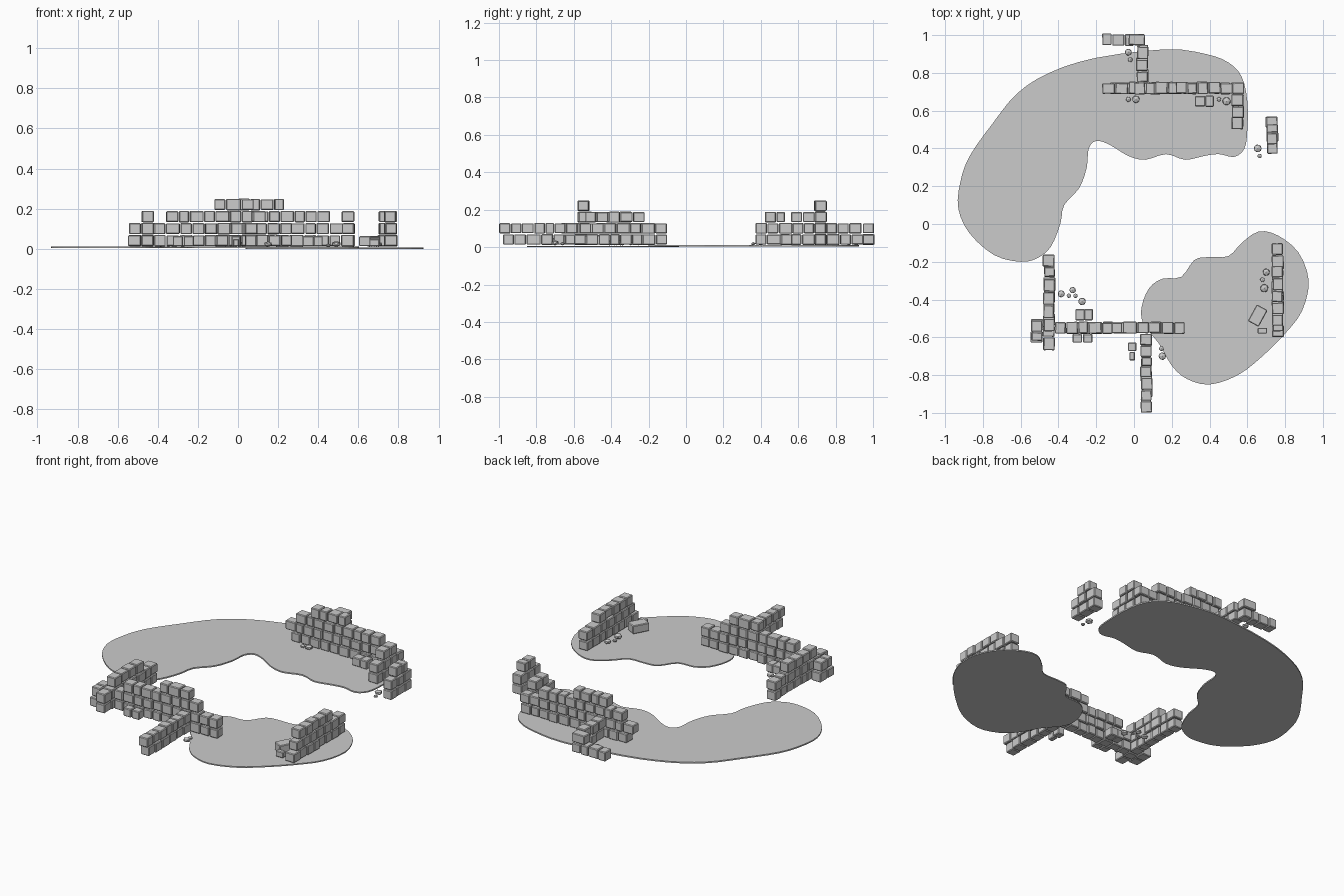
import bpy, bmesh, math, random
from mathutils import Vector, Matrix

if "Cube" in bpy.data.objects:
    bpy.data.objects.remove(bpy.data.objects["Cube"])

random.seed(4)
PITCH, BLOCK_H, BASE = 0.06, 0.055, 0.013


def finish(name, bm, bevel=0.0):
    bmesh.ops.recalc_face_normals(bm, faces=bm.faces)
    me = bpy.data.meshes.new(name)
    bm.to_mesh(me)
    bm.free()
    ob = bpy.data.objects.new(name, me)
    bpy.context.collection.objects.link(ob)
    if bevel:
        mod = ob.modifiers.new("worn_edges", 'BEVEL')
        mod.width, mod.segments = bevel, 1
    return ob


def add_block(bm, loc, size, angle=0.0):
    m = (Matrix.Translation(loc) @ Matrix.Rotation(angle, 4, 'Z')
         @ Matrix.Diagonal((*size, 1)))
    bmesh.ops.create_cube(bm, size=1, matrix=m)


def wall(name, axis, line, rows):
    """Courses of jittered blocks; rows are (start, end) from the bottom up."""
    bm = bmesh.new()
    for k, (a, b) in enumerate(rows):
        n = max(1, round((b - a) / 0.064))
        step = (b - a) / n
        cuts = [a + i * step for i in range(n + 1)]
        for i in range(1, n):
            cuts[i] += random.uniform(-0.008, 0.008)
        for s, e in zip(cuts, cuts[1:]):
            length = e - s - 0.004
            depth = random.uniform(0.054, 0.064)
            off = line + random.uniform(-0.003, 0.003)
            z = BASE + k * PITCH + BLOCK_H / 2
            h = BLOCK_H + random.uniform(-0.003, 0.003)
            mid = (s + e) / 2
            loc = (mid, off, z) if axis == 'x' else (off, mid, z)
            size = (length, depth, h) if axis == 'x' else (depth, length, h)
            add_block(bm, loc, size, random.uniform(-0.03, 0.03))
    finish(name, bm, 0.004)


def ground(name, pts, z0, z1):
    """Flat patch with a smooth closed outline (Catmull-Rom)."""
    bm = bmesh.new()
    p = [Vector(q) for q in pts]
    n, ring = len(p), []
    for i in range(n):
        a, b, c, d = p[i - 1], p[i], p[(i + 1) % n], p[(i + 2) % n]
        for j in range(3):
            t = j / 3
            q = 0.5 * (2 * b + (c - a) * t + (2 * a - 5 * b + 4 * c - d) * t * t
                       + (3 * b - a - 3 * c + d) * t ** 3)
            ring.append(bm.verts.new((q.x, q.y, z0)))
    face = bm.faces.new(ring)
    ext = bmesh.ops.extrude_face_region(bm, geom=[face], use_keep_orig=True)
    bmesh.ops.translate(bm, vec=(0, 0, z1 - z0),
                        verts=[v for v in ext['geom'] if isinstance(v, bmesh.types.BMVert)])
    finish(name, bm)


# Ground patches
ground("ground_patch_large", [
    (.17, .925), (.38, .90), (.5, .855), (.57, .78), (.6, .65), (.6, .5), (.585, .4),
    (.53, .355), (.45, .37), (.37, .36), (.27, .34), (.17, .37), (.06, .34), (-.03, .36),
    (-.13, .42), (-.2, .44), (-.24, .40), (-.25, .3), (-.29, .19), (-.37, .1), (-.39, 0),
    (-.44, -.12), (-.51, -.18), (-.6, -.2), (-.74, -.165), (-.87, -.05), (-.93, .08),
    (-.92, .22), (-.87, .36), (-.75, .53), (-.62, .69), (-.45, .8), (-.2, .88)], 0.004, 0.012)
ground("ground_patch_small", [
    (.66, -.04), (.76, -.06), (.87, -.15), (.925, -.3), (.89, -.46), (.8, -.58), (.68, -.7),
    (.55, -.8), (.4, -.85), (.28, -.82), (.2, -.75), (.13, -.63), (.05, -.53), (.04, -.44),
    (.08, -.34), (.15, -.29), (.25, -.28), (.32, -.19), (.4, -.175), (.5, -.17),
    (.57, -.1)], 0.0, 0.007)

# Back ruin
wall("back_wall", 'x', .72, [(-.13, .58), (-.17, .58), (-.1, .46), (0, .23)])
wall("back_corner_wall", 'y', .55, [(.50, .69), (.50, .75), (.56, .69)])
wall("back_cross_wall", 'y', .045, [(.75, .95), (.75, .94)])
wall("back_end_wall", 'x', .975, [(-.17, .06), (-.03, .06)])
wall("back_detached_wall", 'y', .73, [(.37, .57), (.37, .57), (.42, .53)])

# Front ruin
wall("front_wall", 'x', -.55, [(-.42, .27), (-.42, .27), (-.36, .14), (-.12, .08)])
wall("front_left_wall", 'y', -.45, [(-.67, -.16), (-.67, -.16), (-.57, -.29)])
wall("front_left_buttress", 'y', -.515, [(-.63, -.50), (-.62, -.51)])
wall("front_cross_wall", 'y', .065, [(-.98, -.58), (-1.0, -.58)])

# Right ruin
wall("right_wall", 'y', .76, [(-.60, -.10), (-.57, -.10), (-.54, -.22)])

# Fallen blocks: x, y, width, depth, angle
fallen = [(.35, .65, .055, .055, 0), (.4, .65, .045, .06, 0),
          (-.285, -.48, .05, .06, 0), (-.24, -.48, .045, .06, 0),
          (-.30, -.605, .05, .045, 0), (-.245, -.605, .05, .045, 0),
          (-.01, -.65, .045, .045, 0), (-.01, -.70, .03, .045, 0),
          (.655, -.485, .065, .1, -.5), (.68, -.565, .05, .03, 0)]
bm = bmesh.new()
for x, y, w, d, ang in fallen:
    h = 0.035 if min(w, d) < .04 else 0.05
    add_block(bm, (x, y, BASE + h / 2), (w, d, h), ang)
finish("fallen_blocks", bm, 0.004)

# Loose stones: x, y, radius
stones = [(-.03, .91, .02), (-.02, .87, .014), (-.03, .66, .015), (.01, .66, .022),
          (.45, .66, .013), (.49, .65, .024), (.655, .4, .023), (.665, .36, .013),
          (-.385, -.37, .021), (-.345, -.38, .013), (-.325, -.35, .019), (-.31, -.38, .013),
          (-.275, -.41, .022), (.145, -.66, .014), (.15, -.70, .022),
          (.7, -.255, .021), (.68, -.295, .014), (.69, -.34, .024)]
bm = bmesh.new()
for x, y, r in stones:
    m = (Matrix.Translation((x, y, .01 + r * .6)) @ Matrix.Diagonal((1, 1, .65, 1))
         @ Matrix.Rotation(random.uniform(0, math.pi), 4, 'Z'))
    bmesh.ops.create_icosphere(bm, subdivisions=1, radius=r, matrix=m)
finish("loose_stones", bm)
